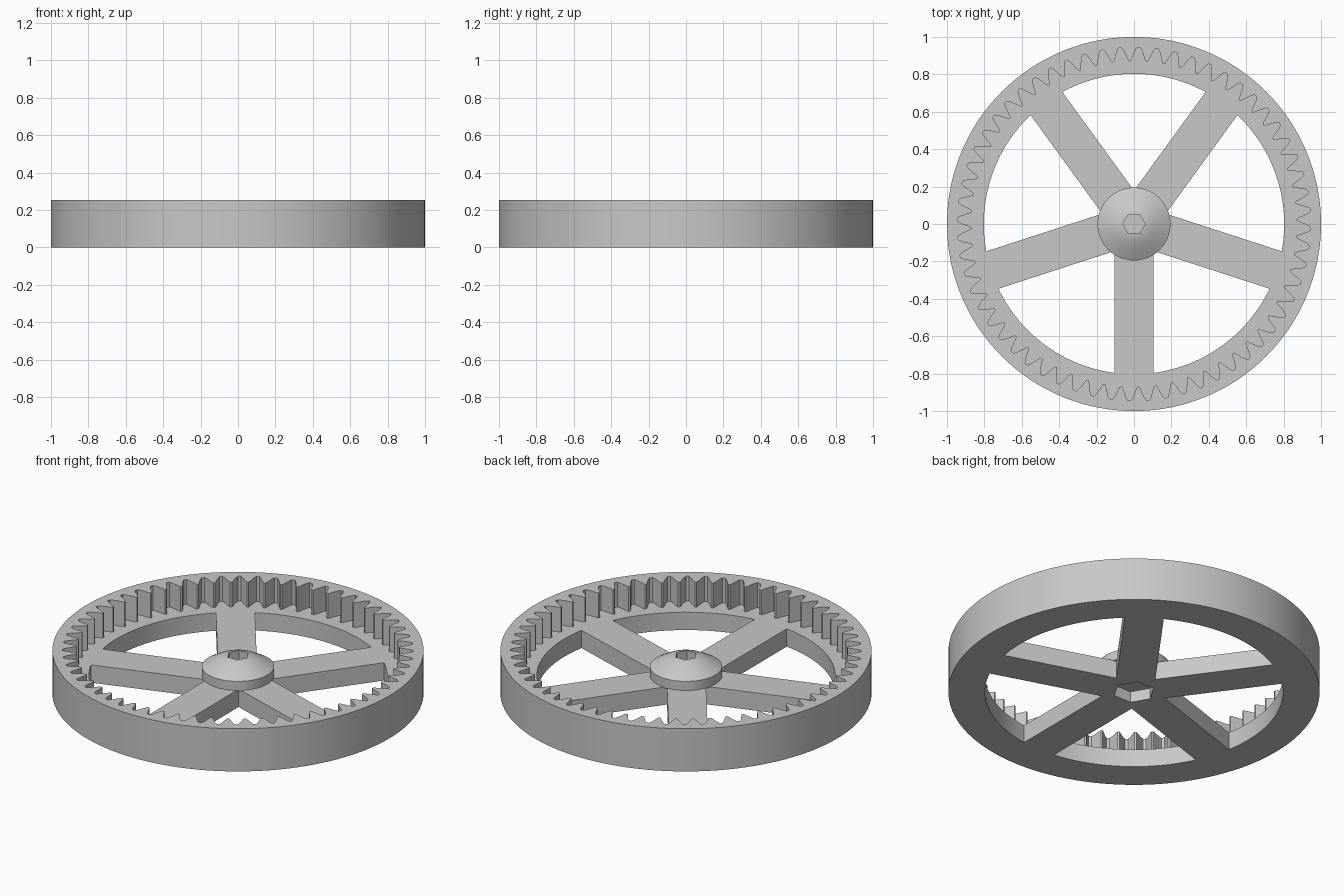
import bpy, bmesh
from math import sin, cos, pi, radians
from mathutils import Matrix, Vector

cube = bpy.data.objects.get("Cube")
if cube:
    bpy.data.objects.remove(cube, do_unlink=True)

HEIGHT, FLOOR, BORE = 0.254, 0.106, 0.803
TEETH, SPOKES, HALF_WIDTH = 60, 5, 0.105

grey = bpy.data.materials.new("plain_grey")
grey.use_nodes = True
grey.diffuse_color = (0.58, 0.58, 0.58, 1)
grey.node_tree.nodes["Principled BSDF"].inputs["Base Color"].default_value = (0.58, 0.58, 0.58, 1)


def finish(name, bm):
    """Turn a bmesh into a named, coloured object."""
    bmesh.ops.recalc_face_normals(bm, faces=bm.faces)
    mesh = bpy.data.meshes.new(name)
    bm.to_mesh(mesh)
    bm.free()
    obj = bpy.data.objects.new(name, mesh)
    mesh.materials.append(grey)
    bpy.context.collection.objects.link(obj)
    return obj


def activate(obj):
    bpy.ops.object.select_all(action='DESELECT')
    obj.select_set(True)
    bpy.context.view_layer.objects.active = obj


def smooth(obj):
    activate(obj)
    bpy.ops.object.shade_smooth_by_angle(angle=radians(25))


def prism(name, outline, z0, z1):
    bm = bmesh.new()
    base = bm.faces.new([bm.verts.new((x, y, z0)) for x, y in outline])
    ext = bmesh.ops.extrude_face_region(bm, geom=[base])["geom"]
    bmesh.ops.translate(bm, vec=(0, 0, z1 - z0),
                        verts=[v for v in ext if isinstance(v, bmesh.types.BMVert)])
    return finish(name, bm)


def lathe(name, columns):
    """Join closed (radius, z) sections placed at successive angles."""
    bm = bmesh.new()
    rows = [[bm.verts.new((r * cos(a), r * sin(a), z)) for r, z in section]
            for a, section in columns]
    for i, row in enumerate(rows):
        prev = rows[i - 1]
        for j in range(len(row)):
            bm.faces.new((prev[j - 1], row[j - 1], row[j], prev[j]))
    return bm


def hex_pocket(obj, radius, z0, z1):
    """Cut a hexagonal pocket on the centre line."""
    outline = [(radius * cos(k * pi / 3), radius * sin(k * pi / 3)) for k in range(6)]
    cutter = prism("pocket_cutter", outline, z0, z1)
    cutter.hide_render = True
    mod = obj.modifiers.new("pocket", 'BOOLEAN')
    mod.operation, mod.solver, mod.object = 'DIFFERENCE', 'EXACT', cutter
    activate(obj)
    bpy.ops.object.modifier_apply(modifier=mod.name)
    bpy.data.objects.remove(cutter, do_unlink=True)


# Rim with internal teeth: (degrees from groove centre, radius) over one pitch
tooth = [(-0.5, 0.945), (0.5, 0.945), (1.2, 0.925), (2.3, 0.88),
         (2.7, 0.87), (3.3, 0.87), (3.7, 0.88), (4.8, 0.925)]
columns = []
for t in range(TEETH):
    for offset, r in tooth:
        angle = radians(t * 360 / TEETH - 1.5 + offset)
        columns.append((angle, [(1, 0), (1, HEIGHT), (r, HEIGHT),
                                (r, FLOOR), (BORE, FLOOR), (BORE, 0)]))
smooth(finish("toothed_rim", lathe("toothed_rim", columns)))

# Five straight spokes as one star, with a pocket underneath
valley = HALF_WIDTH / sin(pi / SPOKES)
star = []
for k in range(SPOKES):
    turn = Matrix.Rotation(-pi / 2 + k * 2 * pi / SPOKES, 2)
    root = Vector((valley * cos(pi / SPOKES), -HALF_WIDTH))
    for p in (root, Vector((BORE + 0.005, -HALF_WIDTH)), Vector((BORE + 0.005, HALF_WIDTH))):
        star.append(tuple(turn @ p))
spokes = prism("spokes", star, 0, FLOOR)
hex_pocket(spokes, 0.112, -0.05, 0.065)

# Domed hub with a hexagonal socket on top
profile = [(0.195, FLOOR - 0.003), (0.195, 0.16), (0.16, 0.18),
           (0.12, 0.202), (0.085, 0.218), (0.055, 0.226)]
bm = bmesh.new()
SEGMENTS = 64
rings = [[bm.verts.new((r * cos(2 * pi * i / SEGMENTS), r * sin(2 * pi * i / SEGMENTS), z))
          for i in range(SEGMENTS)] for r, z in profile]
for low, high in zip(rings, rings[1:]):
    for i in range(SEGMENTS):
        bm.faces.new((low[i - 1], low[i], high[i], high[i - 1]))
bm.faces.new(rings[0])
bm.faces.new(rings[-1])
hub = finish("hub", bm)
hex_pocket(hub, 0.06, 0.15, 0.4)
smooth(hub)
